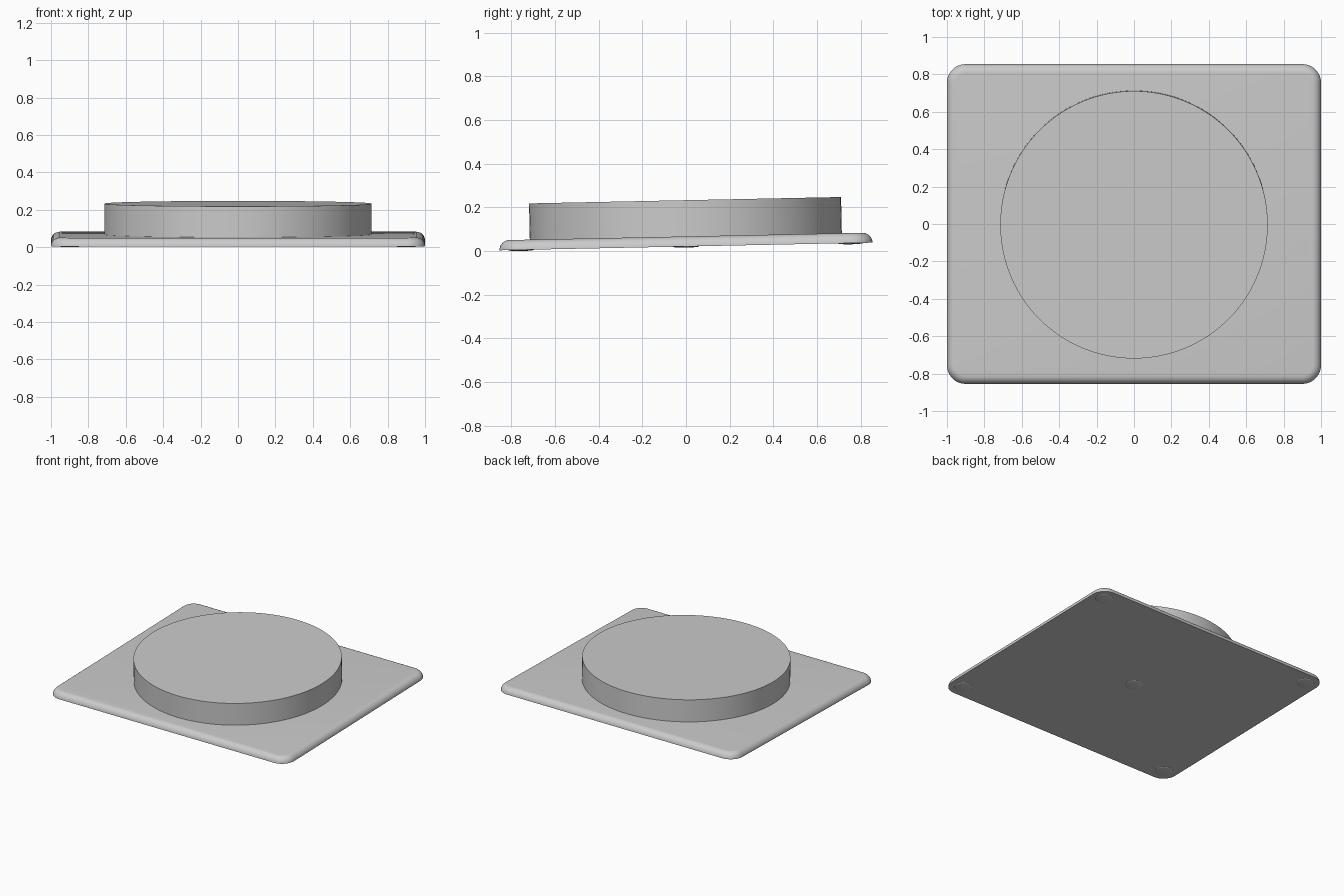
import bpy, bmesh
from math import sin, cos, pi
from mathutils import Matrix

cube = bpy.data.objects.get("Cube")
if cube:
    bpy.data.objects.remove(cube, do_unlink=True)

HALF_X, HALF_Y = 1.0, 0.855
THICK, CORNER = 0.046, 0.1
DISC_R, DISC_TOP = 0.715, 0.212
# Everything is built flat, then leaned up towards the back
TILT = Matrix.Translation((0, 0, 0.021)) @ Matrix.Rotation(0.0205, 4, "X")

grey = bpy.data.materials.new("light grey")
grey.use_nodes = True
color = (0.6, 0.6, 0.6, 1)
grey.diffuse_color = color
grey.node_tree.nodes["Principled BSDF"].inputs["Base Color"].default_value = color


def add_object(name, bm):
    bmesh.ops.recalc_face_normals(bm, faces=bm.faces)
    bm.transform(TILT)
    mesh = bpy.data.meshes.new(name)
    bm.to_mesh(mesh)
    bm.free()
    mesh.materials.append(grey)
    obj = bpy.data.objects.new(name, mesh)
    bpy.context.collection.objects.link(obj)
    bpy.ops.object.select_all(action="DESELECT")
    obj.select_set(True)
    bpy.context.view_layer.objects.active = obj
    bpy.ops.object.shade_smooth_by_angle(angle=pi / 6)
    return obj


def outline(bm, inset, z, steps=10):
    """Rounded rectangle ring, shrunk by inset."""
    ring = []
    radius = CORNER - inset
    for quarter, (sx, sy) in enumerate([(1, 1), (-1, 1), (-1, -1), (1, -1)]):
        for i in range(steps + 1):
            a = (quarter + i / steps) * pi / 2
            ring.append(bm.verts.new((sx * (HALF_X - CORNER) + radius * cos(a),
                                      sy * (HALF_Y - CORNER) + radius * sin(a), z)))
    return ring


# Base plate: flat underside, quarter-round upper edge
bm = bmesh.new()
arcs = [i / 8 * pi / 2 for i in range(9)]
rings = [outline(bm, THICK * (1 - cos(a)), THICK * sin(a)) for a in arcs]
for low, high in zip(rings, rings[1:]):
    for i in range(len(low)):
        j = (i + 1) % len(low)
        bm.faces.new((low[i], low[j], high[j], high[i]))
bm.faces.new(rings[0])
bm.faces.new(rings[-1])
add_object("base_plate", bm)

# Round platform standing on the plate
bm = bmesh.new()
bottom = THICK - 0.01
bmesh.ops.create_cone(bm, cap_ends=True, segments=128, radius1=DISC_R, radius2=DISC_R,
                      depth=DISC_TOP - bottom,
                      matrix=Matrix.Translation((0, 0, (DISC_TOP + bottom) / 2)))
add_object("round_platform", bm)

# Shallow feet under the corners and the middle
feet = {"middle_foot": (0, 0)}
for side, sx in (("left", 1), ("right", -1)):
    for end, sy in (("front", -1), ("back", 1)):
        feet[f"{end}_{side}_foot"] = (sx * (HALF_X - CORNER), sy * (HALF_Y - CORNER))
for name, (x, y) in feet.items():
    bm = bmesh.new()
    bmesh.ops.create_uvsphere(bm, u_segments=32, v_segments=16, radius=1,
                              matrix=Matrix.Translation((x, y, 0))
                              @ Matrix.Diagonal((0.06, 0.06, 0.0055, 1)))
    add_object(name, bm)
